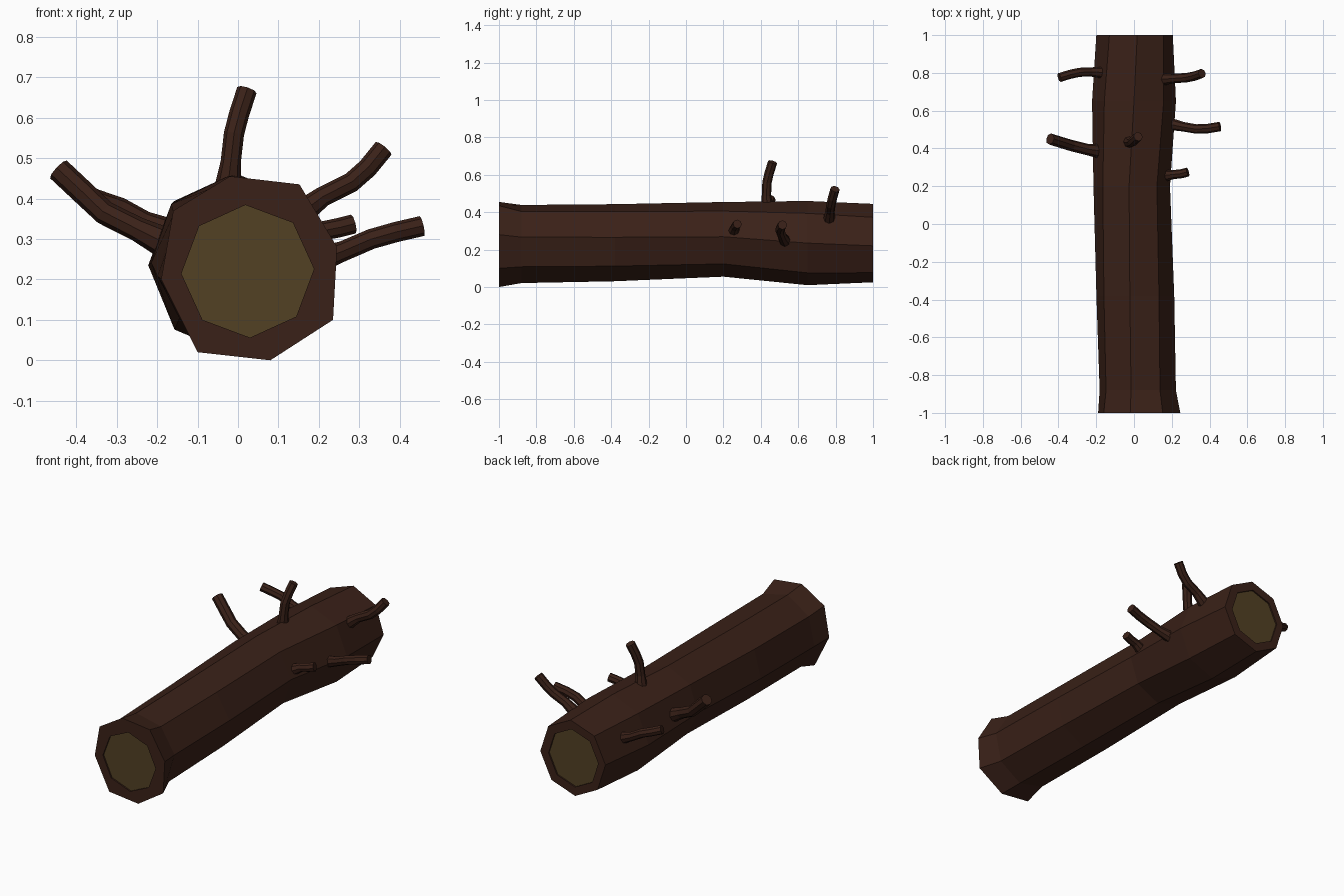
import bpy, bmesh
from math import sin, cos, radians, pi
from mathutils import Vector

if "Cube" in bpy.data.objects:
    bpy.data.objects.remove(bpy.data.objects["Cube"])


def material(name, rgb):
    m = bpy.data.materials.new(name)
    m.diffuse_color = (*rgb, 1)
    m.use_nodes = True
    m.node_tree.nodes["Principled BSDF"].inputs["Base Color"].default_value = m.diffuse_color
    return m


BARK = material("bark", (0.042, 0.015, 0.009))
WOOD = material("cut_wood", (0.085, 0.052, 0.017))


def ring(y, cx, cz, rx, rz, rot):
    """Eight points of an upright octagon at depth y."""
    return [Vector((cx + rx * cos(radians(rot + 45 * i)), y,
                    cz + rz * sin(radians(rot + 45 * i)))) for i in range(8)]


def skin(name, rings, mat, cap=False):
    """Bridge a list of rings into a flat-shaded tube."""
    bm = bmesh.new()
    loops = [[bm.verts.new(p) for p in r] for r in rings]
    n = len(loops[0])
    for a, b in zip(loops, loops[1:]):
        for i in range(n):
            j = (i + 1) % n
            bm.faces.new((a[i], a[j], b[j], b[i]))
    if cap:
        bm.faces.new(loops[0])
        bm.faces.new(loops[-1])
    bmesh.ops.recalc_face_normals(bm, faces=bm.faces)
    me = bpy.data.meshes.new(name)
    bm.to_mesh(me)
    bm.free()
    me.materials.append(mat)
    ob = bpy.data.objects.new(name, me)
    bpy.context.collection.objects.link(ob)
    return ob


def disc(name, pts, facing):
    """Cut face of the log, looking along -y or +y."""
    me = bpy.data.meshes.new(name)
    order = list(range(8)) if facing < 0 else list(range(7, -1, -1))
    me.from_pydata(pts, [], [order])
    me.materials.append(WOOD)
    ob = bpy.data.objects.new(name, me)
    bpy.context.collection.objects.link(ob)


# Trunk: irregular ends, slightly bent and twisted octagons between
front = [Vector((x, -1, z)) for x, z in (
    (0.245, 0.28), (0.152, 0.435), (-0.02, 0.455), (-0.16, 0.37),
    (-0.19, 0.2), (-0.10, 0.02), (0.08, 0.0), (0.235, 0.10))]
back = ring(1, 0.003, 0.235, 0.203, 0.21, -4)
front_in = [ring(y, 0.024, 0.22, 0.164, 0.164, 2) for y in (-0.992, -1)]
back_in = [ring(y, 0.0, 0.235, 0.155, 0.16, -4) for y in (1, 0.992)]
skin("trunk", front_in + [
    front,
    ring(-0.88, 0.02, 0.23, 0.205, 0.212, 10),
    ring(-0.38, 0.007, 0.237, 0.208, 0.208, 8),
    ring(0.20, -0.012, 0.255, 0.203, 0.20, 4),
    ring(0.65, 0.0, 0.235, 0.222, 0.225, 0),
    back] + back_in, BARK)

# Recessed cut faces
disc("front_cut_face", front_in[0], -1)
disc("back_cut_face", back_in[1], 1)


def branch(name, path, r):
    """Octagonal twig swept along a path, flared at its base."""
    p = [Vector(q) for q in path]
    rings = []
    for k, c in enumerate(p):
        t = (p[min(k + 1, len(p) - 1)] - p[max(k - 1, 0)]).normalized()
        u = t.cross(Vector((0, 1, 0))).normalized()
        v = t.cross(u)
        s = r * (1.3 if k == 0 else 1)
        rings.append([c + s * (u * cos(a) + v * sin(a))
                      for a in (i * pi / 4 for i in range(8))])
    skin(name, rings, BARK, cap=True)


branch("top_branch", [(-0.025, 0.435, 0.43), (-0.018, 0.43, 0.49), (-0.01, 0.433, 0.56),
                      (0.003, 0.445, 0.61), (0.022, 0.463, 0.668)], 0.025)
branch("right_back_branch", [(0.15, 0.765, 0.36), (0.21, 0.77, 0.405), (0.28, 0.775, 0.44),
                             (0.32, 0.783, 0.475), (0.36, 0.797, 0.524)], 0.025)
branch("right_middle_branch", [(0.19, 0.53, 0.245), (0.26, 0.515, 0.27), (0.33, 0.503, 0.30),
                               (0.39, 0.505, 0.317), (0.455, 0.516, 0.332)], 0.025)
branch("right_short_branch", [(0.16, 0.255, 0.295), (0.21, 0.262, 0.32),
                              (0.25, 0.266, 0.328), (0.285, 0.275, 0.337)], 0.024)
branch("left_middle_branch", [(-0.18, 0.385, 0.29), (-0.25, 0.395, 0.325), (-0.33, 0.415, 0.365),
                              (-0.38, 0.43, 0.412), (-0.444, 0.45, 0.472)], 0.03)
branch("left_back_branch", [(-0.17, 0.802, 0.32), (-0.23, 0.805, 0.345), (-0.29, 0.803, 0.378),
                            (-0.34, 0.792, 0.395), (-0.395, 0.775, 0.415)], 0.024)
